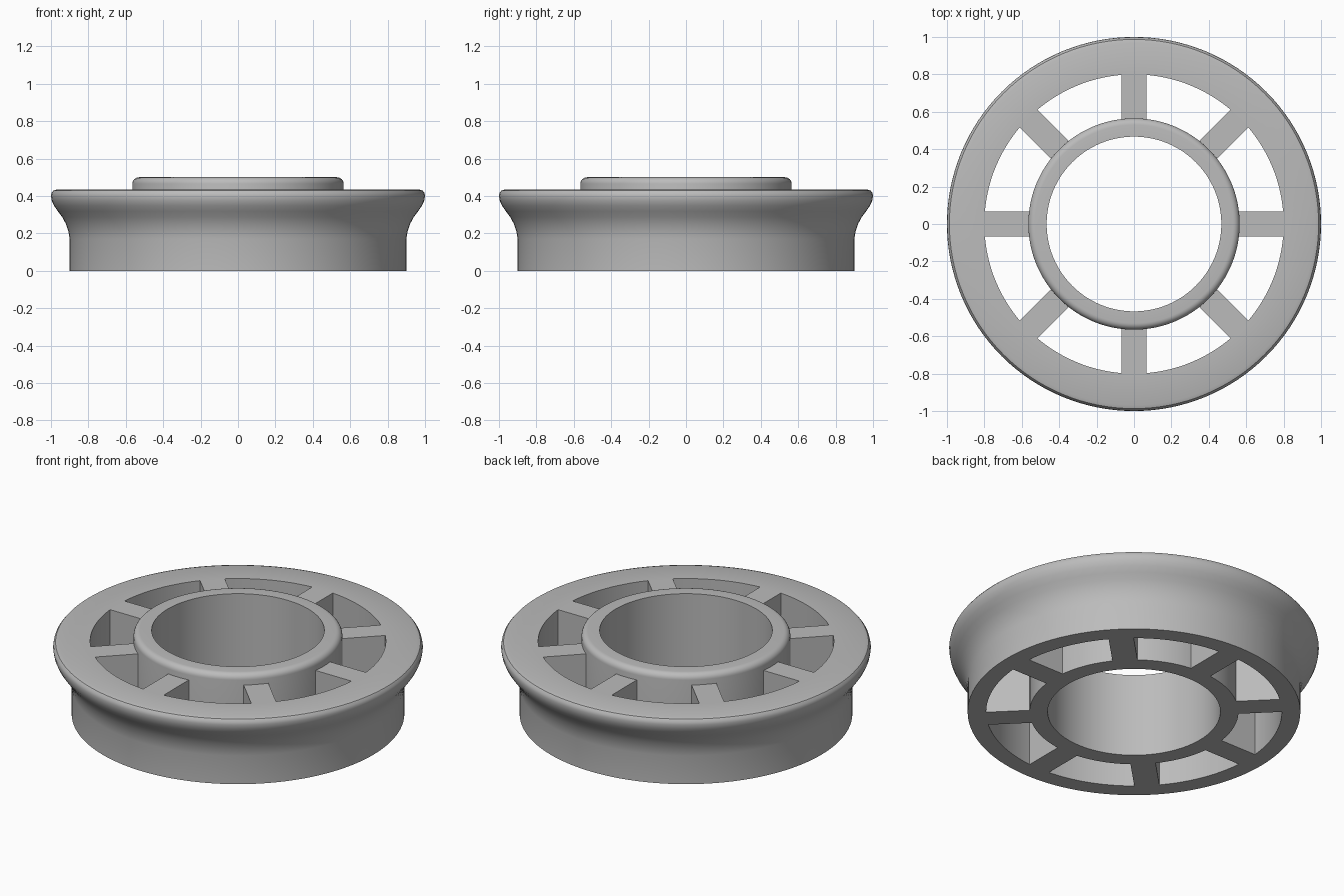
import bpy, bmesh, math
from math import sin, cos, pi

cube = bpy.data.objects.get("Cube")
if cube:
    bpy.data.objects.remove(cube, do_unlink=True)

grey = bpy.data.materials.new("plain grey")
grey.use_nodes = True
grey.diffuse_color = (0.5, 0.5, 0.5, 1)
grey.node_tree.nodes["Principled BSDF"].inputs["Base Color"].default_value = (0.5, 0.5, 0.5, 1)

SEGMENTS = 128
TOP = 0.435          # height of rim and spokes
RIM_IN = 0.80
HUB_OUT, HUB_IN, HUB_TOP = 0.565, 0.467, 0.50
FILLET = 0.035


def finish(bm, name):
    bmesh.ops.recalc_face_normals(bm, faces=bm.faces)
    mesh = bpy.data.meshes.new(name)
    bm.to_mesh(mesh)
    bm.free()
    mesh.materials.append(grey)
    obj = bpy.data.objects.new(name, mesh)
    bpy.context.collection.objects.link(obj)
    bpy.ops.object.select_all(action='DESELECT')
    obj.select_set(True)
    bpy.context.view_layer.objects.active = obj
    bpy.ops.object.shade_smooth_by_angle(angle=math.radians(32))
    return obj


def lathe(name, profile):
    """Revolve a closed (radius, height) outline about the z axis."""
    bm = bmesh.new()
    rings = []
    for i in range(SEGMENTS):
        a = 2 * pi * i / SEGMENTS
        rings.append([bm.verts.new((r * cos(a), r * sin(a), z)) for r, z in profile])
    n = len(profile)
    for i in range(SEGMENTS):
        here, there = rings[i], rings[(i + 1) % SEGMENTS]
        for j in range(n):
            k = (j + 1) % n
            bm.faces.new((here[j], there[j], there[k], here[k]))
    return finish(bm, name)


def spoke(name, angle, half_width=0.068):
    """Straight bar whose ends follow the hub and rim arcs."""
    def arc(radius):
        ys = [half_width * t / 3 for t in range(-3, 4)]
        return [(math.sqrt(radius ** 2 - y * y), y) for y in ys]
    outline = arc(RIM_IN + 0.002) + arc(HUB_OUT - 0.002)[::-1]
    bm = bmesh.new()
    base = bm.faces.new([bm.verts.new((x * cos(angle) - y * sin(angle),
                                       x * sin(angle) + y * cos(angle), 0))
                         for x, y in outline])
    top = bmesh.ops.extrude_face_region(bm, geom=[base], use_keep_orig=True)
    moved = [v for v in top["geom"] if isinstance(v, bmesh.types.BMVert)]
    bmesh.ops.translate(bm, verts=moved, vec=(0, 0, TOP))
    return finish(bm, name)


# Outer rim: straight skirt flaring into a rounded flange
flare = [(0.9, 0), (0.9, 0.17), (0.907, 0.21), (0.92, 0.25), (0.94, 0.287),
         (0.963, 0.318), (0.984, 0.348), (0.996, 0.375), (1.0, 0.4),
         (0.997, 0.416), (0.987, 0.429), (0.968, TOP)]
lathe("flanged_rim", flare + [(RIM_IN, TOP), (RIM_IN, 0)])

# Hub: open tube with a rounded outer top edge
rounded = [(HUB_OUT - FILLET + FILLET * cos(t * pi / 12),
            HUB_TOP - FILLET + FILLET * sin(t * pi / 12)) for t in range(7)]
lathe("hub_tube", [(HUB_OUT, 0)] + rounded + [(HUB_IN, HUB_TOP), (HUB_IN, 0)])

# Eight spokes joining hub and rim
for i in range(8):
    spoke(f"spoke_{i + 1}", i * pi / 4)
